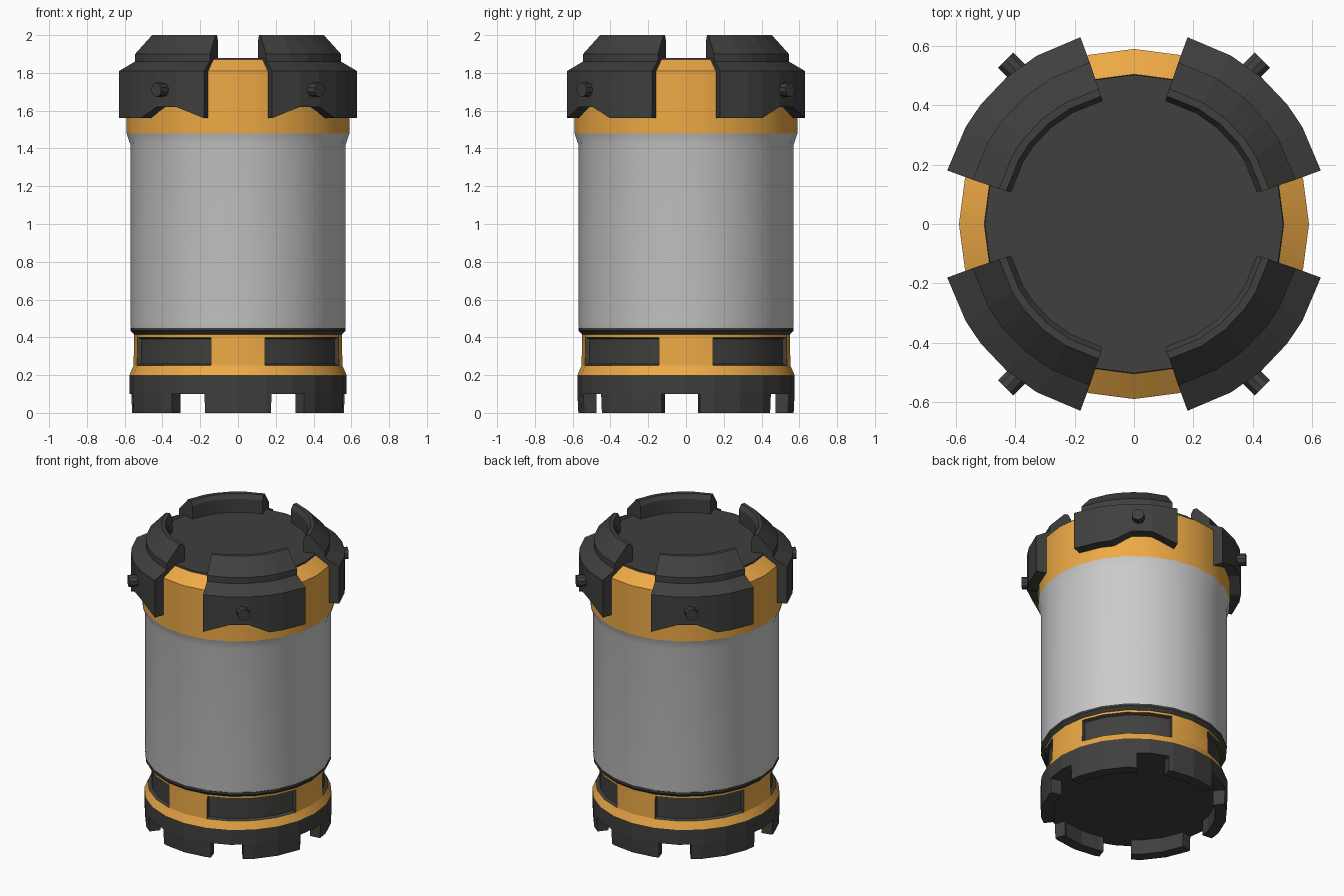
import bpy, bmesh
from math import radians, sin, cos
from mathutils import Matrix, Vector

if "Cube" in bpy.data.objects:
    bpy.data.objects.remove(bpy.data.objects["Cube"])

SIDES = 24


def material(name, rgb):
    m = bpy.data.materials.new(name)
    m.diffuse_color = (*rgb, 1)
    m.use_nodes = True
    m.node_tree.nodes["Principled BSDF"].inputs["Base Color"].default_value = m.diffuse_color
    return m


ORANGE = material("orange_paint", (0.85, 0.40, 0.06))
DARK = material("dark_metal", (0.05, 0.05, 0.048))


def polar(r, deg, z):
    return Vector((r * cos(radians(deg)), r * sin(radians(deg)), z))


def finish(bm, name, mats=(), smooth=False):
    bmesh.ops.recalc_face_normals(bm, faces=bm.faces)
    me = bpy.data.meshes.new(name)
    bm.to_mesh(me)
    bm.free()
    ob = bpy.data.objects.new(name, me)
    bpy.context.collection.objects.link(ob)
    for m in mats:
        me.materials.append(m)
    if smooth:
        bpy.ops.object.select_all(action='DESELECT')
        ob.select_set(True)
        bpy.context.view_layer.objects.active = ob
        bpy.ops.object.shade_smooth_by_angle(angle=radians(20))
    return ob


def lathe(profile):
    """Closed solid of revolution; returns the bmesh and its rows of side faces."""
    bm = bmesh.new()
    rings = [[bm.verts.new(polar(r, i * 360 / SIDES, z)) for i in range(SIDES)]
             for r, z in profile]
    rows = []
    for a, b in zip(rings, rings[1:]):
        rows.append([bm.faces.new((a[i], a[(i + 1) % SIDES], b[(i + 1) % SIDES], b[i]))
                     for i in range(SIDES)])
    bm.faces.new(rings[0][::-1])
    bm.faces.new(rings[-1])
    return bm, rows


def sweep(sections, flip=(1, 1)):
    """Join closed cross-sections into a capped solid, optionally mirrored."""
    bm = bmesh.new()
    loops = [[bm.verts.new((p.x * flip[0], p.y * flip[1], p.z)) for p in s] for s in sections]
    n = len(loops[0])
    for a, b in zip(loops, loops[1:]):
        for i in range(n):
            bm.faces.new((a[i], a[(i + 1) % n], b[(i + 1) % n], b[i]))
    bm.faces.new(loops[0])
    bm.faces.new(loops[-1][::-1])
    return bm


# Grey canister body and the dark seam ring below it
bm, _ = lathe([(0.565, 0.44), (0.57, 0.46), (0.57, 1.42), (0.59, 1.48)])
finish(bm, "body", smooth=True)
bm, _ = lathe([(0.55, 0.415), (0.57, 0.435), (0.57, 0.45)])
finish(bm, "seam_ring", [DARK])

# Upper orange collar and dark lid
bm, _ = lathe([(0.59, 1.48), (0.59, 1.81), (0.505, 1.87)])
finish(bm, "upper_collar", [ORANGE], True)
bm, _ = lathe([(0.505, 1.87), (0.503, 1.88)])
finish(bm, "lid", [DARK])

# Lower orange band with four recessed dark windows
bm, rows = lathe([(0.575, 0.20), (0.553, 0.25), (0.55, 0.40), (0.55, 0.42)])
for q in range(4):
    panel = rows[1][q * 6 + 1:q * 6 + 5]
    bm.normal_update()
    rim = bmesh.ops.inset_region(bm, faces=panel, thickness=0.008, depth=-0.02,
                                 use_even_offset=True)["faces"]
    for f in panel + rim:
        f.material_index = 1
finish(bm, "lower_band", [ORANGE, DARK], True)

# Base ring, and teeth separated by six notches
bm, _ = lathe([(0.575, 0.10), (0.575, 0.20)])
finish(bm, "base_ring", [DARK])
for start, end in [(7.5, 52), (72, 108), (128, 172.5), (193, 232), (252, 288), (308, 347)]:
    angles = [start] + [a for a in range(0, 360, 15) if start < a < end] + [end]
    sections = []
    for a in angles:
        k = cos(radians(7.5)) / cos(radians(a % 15 - 7.5))   # stay on the polygon sides
        sections.append([polar(r * k, a, z) for r, z in
                         [(0.50, 0.0), (0.57, 0.0), (0.575, 0.10), (0.50, 0.10)]])
    finish(sweep(sections), "base_tooth", [DARK])

# Four clamps with an off-centre arch in the lower edge, each with a pin
LOWER_EDGE = [(16, 1.56), (30, 1.56), (38, 1.56), (49, 1.62), (60, 1.62), (74, 1.56)]
for flip in [(1, 1), (-1, 1), (-1, -1), (1, -1)]:
    sections = []
    for a, low in LOWER_EDGE:
        profile = [(0.55, low), (0.655, low), (0.655, 1.81), (0.565, 1.86), (0.565, 1.90),
                   (0.47, 2.0), (0.445, 2.0), (0.428, 1.97), (0.428, 1.86), (0.55, 1.80)]
        # ends flare slightly so that the gaps stay nearly parallel
        sections.append([polar(r, 45 + (a - 45) * (1 + (0.655 - r) * 0.25), z)
                         for r, z in profile])
    finish(sweep(sections, flip), "clamp", [DARK])

    bm = bmesh.new()
    axis = Vector((flip[0], flip[1], 0)).normalized()
    centre = Vector((0.39 * flip[0], 0.51 * flip[1], 1.71))
    turn = axis.to_track_quat('Z', 'Y').to_matrix().to_4x4()
    bmesh.ops.create_cone(bm, cap_ends=True, segments=10, radius1=0.038, radius2=0.038,
                          depth=0.12, matrix=Matrix.Translation(centre) @ turn)
    finish(bm, "clamp_pin", [DARK])
